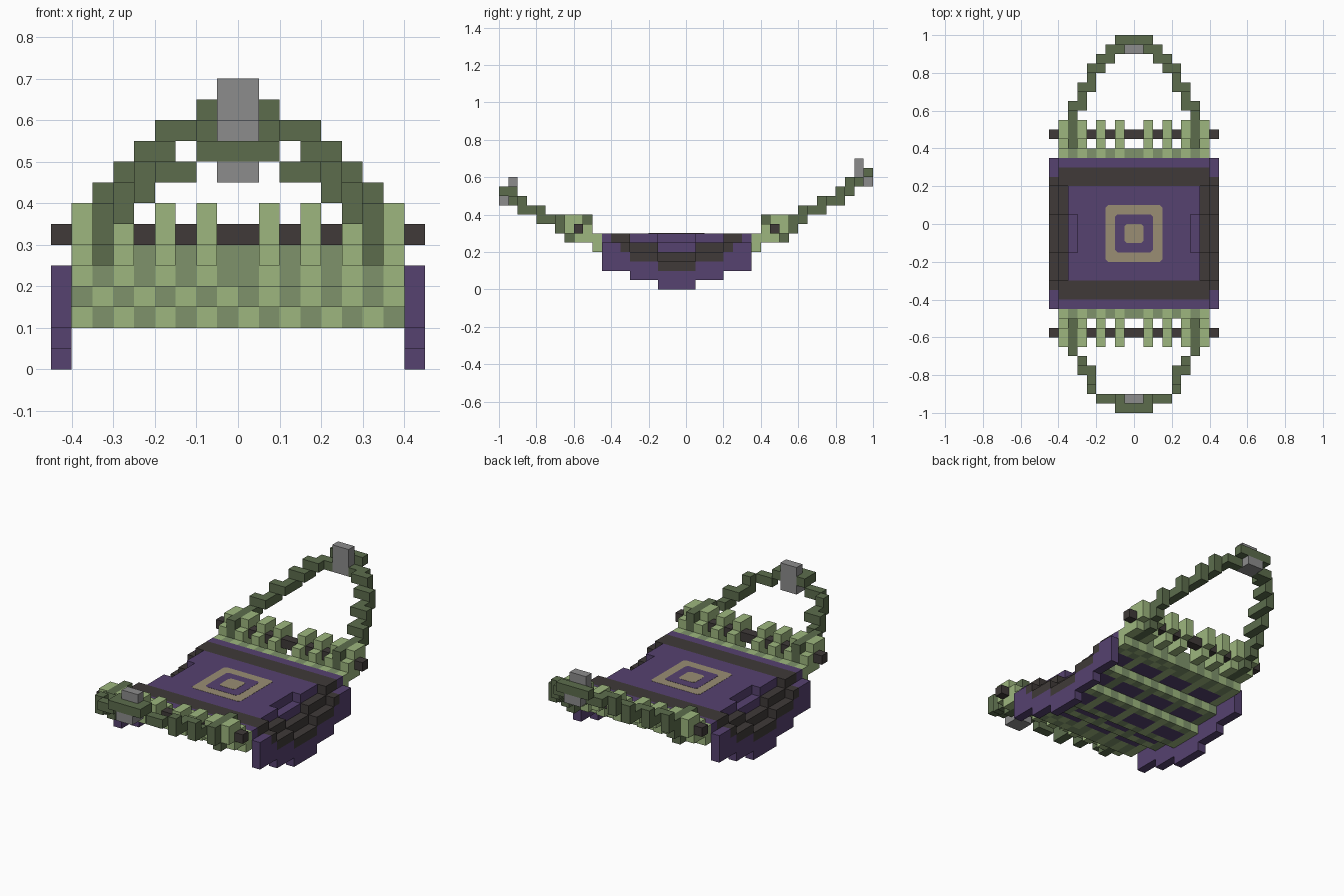
import bpy
import bmesh

cube = bpy.data.objects.get("Cube")
if cube:
    bpy.data.objects.remove(cube, do_unlink=True)

U = 0.05  # size of one block


def material(name, r, g, b):
    m = bpy.data.materials.new(name)
    m.use_nodes = True
    m.diffuse_color = (r, g, b, 1)
    m.node_tree.nodes["Principled BSDF"].inputs["Base Color"].default_value = (r, g, b, 1)
    return m


PURPLE = material("purple cloth", .093, .054, .16)
DARK = material("dark brown", .05, .042, .04)
TAN = material("tan", .32, .27, .175)
LIGHT = material("light green", .34, .47, .21)
OLIVE = material("olive green", .21, .29, .146)
ROPE = material("dark green", .107, .152, .073)
GREY = material("grey metal", .265, .265, .265)


def add_box(bm, box, index=0):
    x0, x1, y0, y1, z0, z1 = box
    made = bmesh.ops.create_cube(bm, size=1)["verts"]
    for v in made:
        v.co.x = (x1 if v.co.x > 0 else x0) * U
        v.co.y = (y1 if v.co.y > 0 else y0) * U
        v.co.z = (z1 if v.co.z > 0 else z0) * U
    for f in {f for v in made for f in v.link_faces}:
        f.material_index = index


def blocks(name, mats, boxes):
    """Boxes in block units; an optional seventh value is the material slot."""
    bm = bmesh.new()
    for b in boxes:
        add_box(bm, b[:6], b[6] if len(b) > 6 else 0)
    mesh = bpy.data.meshes.new(name)
    bm.to_mesh(mesh)
    bm.free()
    for m in mats:
        mesh.materials.append(m)
    obj = bpy.data.objects.new(name, mesh)
    bpy.context.collection.objects.link(obj)
    return obj


def mirror_x(boxes):
    return boxes + [(-b[1], -b[0], *b[2:]) for b in boxes]


def mirror_y(boxes):
    # the bed is centred one block towards the front
    return boxes + [(b[0], b[1], -2 - b[3], -2 - b[2], *b[4:]) for b in boxes]


# Cloth: flat top over a stepped belly
blocks("cloth_centre", [PURPLE], [(-6, 6, -3, 1, 3, 6)] + mirror_x([(6, 7, -3, 1, 3, 5)]))
blocks("cloth_middle", [PURPLE], mirror_y([(-7, 7, 1, 4, 4, 6)]))
blocks("cloth_end", [PURPLE], mirror_y([(-8, 8, 6, 7, 5, 6)]))
blocks("cloth_end_band", [DARK], mirror_y([(-8, 8, 4, 6, 5, 6)]))

# Draped side edges, stepping down towards the middle
blocks("side_band", [DARK], mirror_x(
    [(7, 8, -3, 1, 3, 4), (8, 9, -3, 1, 2, 3)]
    + mirror_y([(7, 8, 1, 4, 4, 5), (8, 9, 1, 4, 3, 4), (8, 9, 4, 5, 4, 5)])))
blocks("side_flap", [PURPLE], mirror_x(
    [(8, 9, -3, 1, 0, 2)]
    + mirror_y([(8, 9, 1, 4, 1, 3), (8, 9, 4, 5, 2, 4), (8, 9, 5, 7, 2, 5)])))

# Target motif: thin stacked plates with clipped corners
for name, mat, r, top in (("motif_outer", TAN, 3, .02), ("motif_ring", PURPLE, 2, .04),
                          ("motif_dot", TAN, 1, .06)):
    plate = blocks(name, [mat], [(-r, r, -1 - r, r - 1, 6, 6 + top)])
    bm = bmesh.new()
    bm.from_mesh(plate.data)
    upright = [e for e in bm.edges
               if (e.verts[0].co.xy - e.verts[1].co.xy).length < .001]
    bmesh.ops.bevel(bm, geom=upright, offset=.012, segments=1, affect='EDGES')
    bm.to_mesh(plate.data)
    bm.free()

# Woven net below the cloth, with cloth showing through its gaps
net = []
for y in range(-9, 7):
    away = max(y, -3 - y)
    z = 2 + max((away + 2) // 3, 0)
    inner = away not in (0, 3, 6)
    for x in range(-8, 8):
        gap = inner and x % 4 != 0
        net.append((x, x + 1, y, y + 1, z, z + 1, 2 if gap else (x + z) % 2))
blocks("net", [LIGHT, OLIVE, PURPLE], net)

# Woven rows at both ends, joining the bed to the loops
blocks("net_end_row", [LIGHT, OLIVE], mirror_x(mirror_y(
    [(x, x + 1, 7, 8, 4, 6, (x + 1) % 2) for x in range(8)])))

# Spreader rods and the loops around them
blocks("spreader_rod", [DARK], mirror_y([(-9, 9, 9, 10, 6, 7)]))


def stepped_loop(x):
    return [(x, x + 1, 8, 10, 5, 6), (x, x + 1, 9, 11, 7, 8),
            (x, x + 1, 8, 9, 6, 7), (x, x + 1, 10, 11, 6, 7)]


def corners(x):
    return [(x, x + 1, 10, 11, 5, 6), (x, x + 1, 8, 9, 7, 8)]


blocks("rod_loop", [LIGHT], mirror_x(mirror_y(
    [b for x in (1, 3, 5, 7) for b in stepped_loop(x)])))
blocks("rope_loop", [ROPE], mirror_x(mirror_y(stepped_loop(6) + corners(6))))

# Hanging ropes, climbing in steps to the tip
blocks("back_rope", [ROPE], mirror_x([
    (6, 7, 11, 12, 6, 8), (6, 7, 12, 13, 7, 9), (5, 6, 12, 15, 8, 9),
    (5, 6, 14, 15, 9, 10), (4, 5, 14, 17, 9, 10), (4, 5, 16, 17, 10, 11),
    (3, 4, 16, 18, 10, 11), (3, 4, 17, 18, 11, 12), (2, 3, 17, 19, 11, 12),
    (1, 2, 18, 19, 11, 12), (0, 2, 19, 20, 12, 13)]))
blocks("front_rope", [ROPE], mirror_x([
    (6, 7, -14, -13, 6, 8), (5, 6, -16, -14, 7, 8), (5, 6, -16, -15, 8, 9),
    (4, 5, -18, -15, 8, 9), (4, 5, -18, -17, 9, 10), (2, 4, -19, -18, 9, 10),
    (1, 2, -19, -18, 10, 11), (0, 2, -20, -19, 10, 11)]))

# Metal hooks at the rope tips
blocks("back_hook", [GREY], [(-1, 1, 18, 19, 11, 14), (-1, 1, 19, 20, 11, 12)])
blocks("front_hook", [GREY], [(-1, 1, -19, -18, 9, 12), (-1, 1, -20, -19, 9, 10)])
